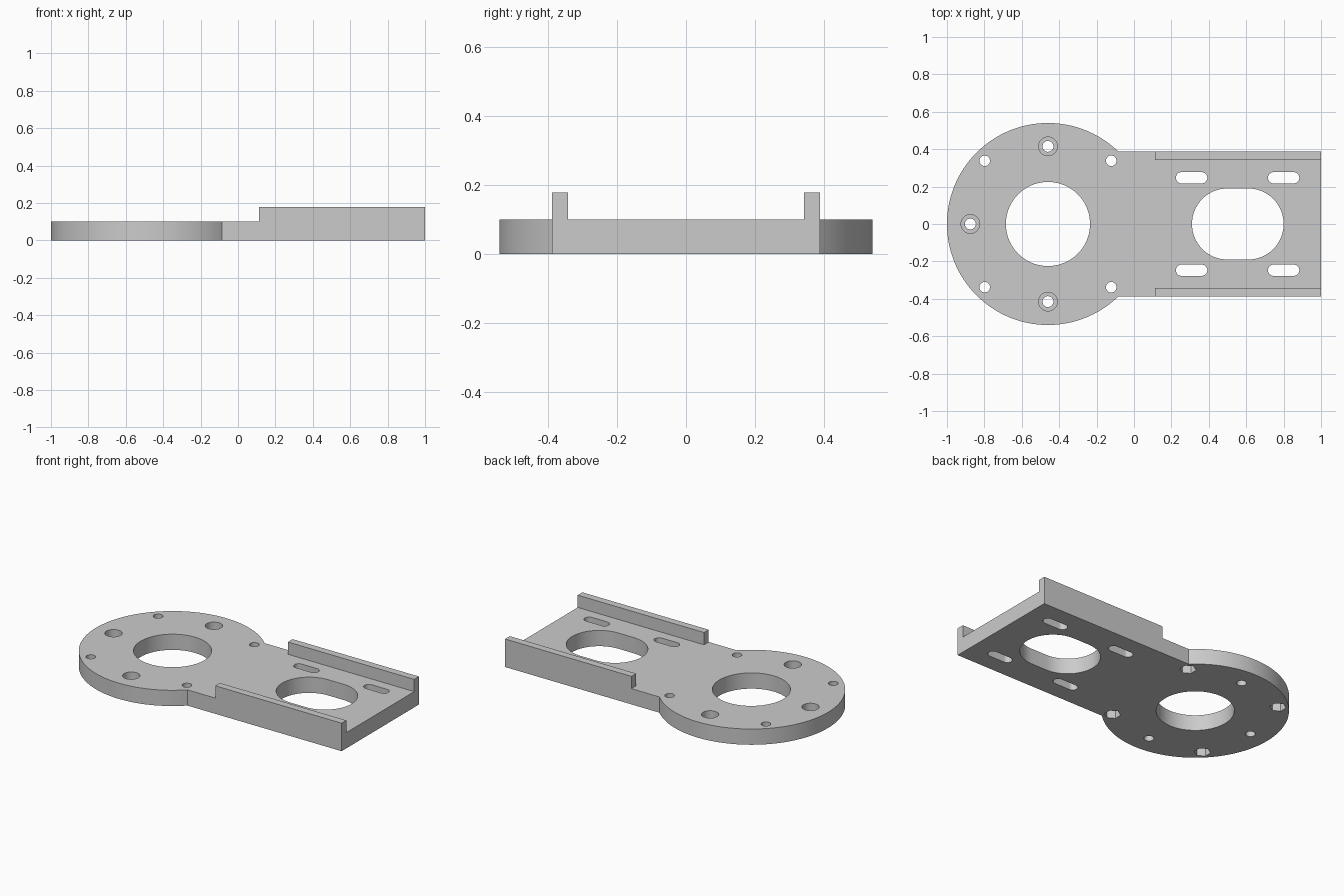
import bpy
import bmesh
from math import asin, cos, pi, sin

cube = bpy.data.objects.get("Cube")
if cube:
    bpy.data.objects.remove(cube, do_unlink=True)

T = 0.1          # plate thickness
TOP = 0.178      # rail height
DISC_X, DISC_R = -0.46, 0.54
HALF_W = 0.388   # arm half width
RAIL_IN = 0.341  # inner face of the rails
RAIL_X = 0.112   # where the rails begin

grey = bpy.data.materials.new("plain grey")
grey.use_nodes = True
grey.diffuse_color = (0.6, 0.6, 0.6, 1)
grey.node_tree.nodes["Principled BSDF"].inputs["Base Color"].default_value = (0.6, 0.6, 0.6, 1)


def arc(x, y, r, start, end, steps):
    angles = [start + (end - start) * i / steps for i in range(steps + 1)]
    return [(x + r * cos(a), y + r * sin(a)) for a in angles]


def circle(x, y, r, sides=48, turn=0.0):
    return arc(x, y, r, turn, turn + 2 * pi, sides)[:-1]


def slot(x, y, half_length, r, steps=24):
    d = half_length - r
    return (arc(x + d, y, r, -pi / 2, pi / 2, steps)
            + arc(x - d, y, r, pi / 2, 3 * pi / 2, steps))


def prism(name, outline, z0, z1):
    """Extrude a counter-clockwise outline from z0 up to z1."""
    bm = bmesh.new()
    base = bm.faces.new([bm.verts.new((x, y, z0)) for x, y in outline])
    ext = bmesh.ops.extrude_face_region(bm, geom=[base])
    top = [v for v in ext["geom"] if isinstance(v, bmesh.types.BMVert)]
    bmesh.ops.translate(bm, vec=(0, 0, z1 - z0), verts=top)
    bmesh.ops.recalc_face_normals(bm, faces=bm.faces)
    mesh = bpy.data.meshes.new(name)
    bm.to_mesh(mesh)
    bm.free()
    obj = bpy.data.objects.new(name, mesh)
    bpy.context.collection.objects.link(obj)
    return obj


# Bracket blank: round flange running into a straight arm
join = asin(HALF_W / DISC_R)
outline = arc(DISC_X, 0, DISC_R, join, 2 * pi - join, 112)
outline += [(1, -HALF_W), (1, HALF_W)]
bracket = prism("mounting_bracket", outline, 0, TOP)
bracket.data.materials.append(grey)
bpy.context.view_layer.objects.active = bracket
bracket.select_set(True)


def cut(outline, z0=-0.1, z1=0.3):
    cutter = prism("cutter", outline, z0, z1)
    cutter.hide_render = True
    cutter.data.materials.append(grey)
    mod = bracket.modifiers.new("cut", "BOOLEAN")
    mod.operation = "DIFFERENCE"
    mod.solver = "EXACT"
    mod.object = cutter
    bpy.ops.object.modifier_apply(modifier=mod.name)
    bpy.data.objects.remove(cutter, do_unlink=True)


# Lower the top everywhere except the two side rails
cut([(-1.2, -0.7), (RAIL_X, -0.7), (RAIL_X, -RAIL_IN), (1.2, -RAIL_IN),
     (1.2, RAIL_IN), (RAIL_X, RAIL_IN), (RAIL_X, 0.7), (-1.2, 0.7)], T)

# Large flange bore and wide arm slot
cut(circle(DISC_X, 0, 0.225, 80))
cut(slot(0.555, 0, 0.245, 0.19, 32))

# Four narrow adjustment slots
for x in (0.308, 0.8):
    for y in (-0.247, 0.247):
        cut(slot(x, y, 0.084, 0.03))

# Four diagonal bolt holes with hexagonal nut pockets underneath
for dx in (-0.338, 0.338):
    for y in (-0.338, 0.338):
        cut(circle(DISC_X + dx, y, 0.028))
        cut(circle(DISC_X + dx, y, 0.048, 6, pi / 6), -0.1, 0.05)

# Three counterbored screw holes
for x, y in ((DISC_X, 0.415), (DISC_X, -0.415), (DISC_X - 0.415, 0)):
    cut(circle(x, y, 0.029))
    cut(circle(x, y, 0.05), 0.05, 0.3)

bpy.ops.object.shade_smooth_by_angle()
